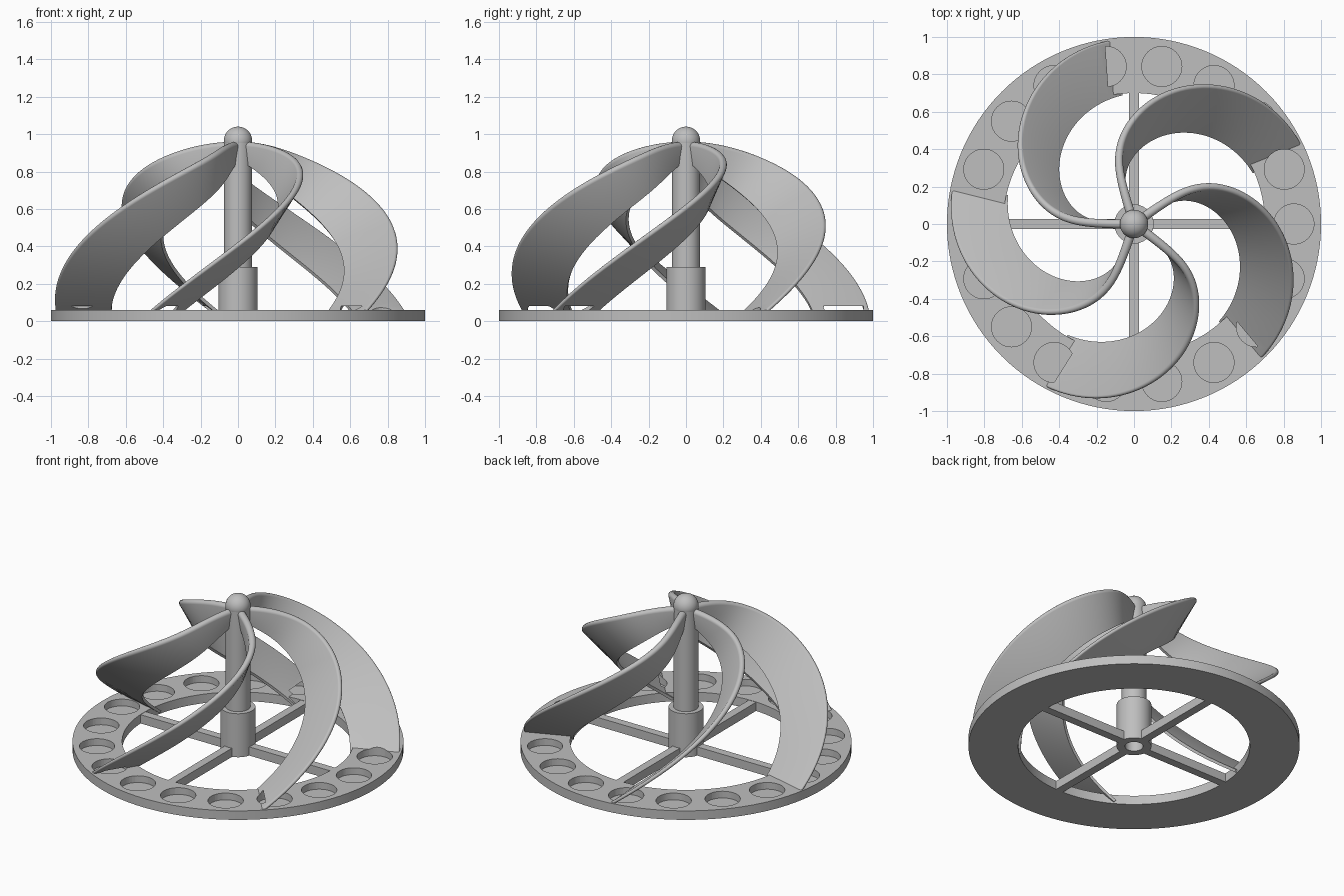
import bpy, bmesh, math
from mathutils import Vector

cube = bpy.data.objects.get("Cube")
if cube:
    bpy.data.objects.remove(cube)

grey = bpy.data.materials.new("plain_grey")
grey.use_nodes = True
COLOR = (0.52, 0.52, 0.52, 1)
grey.diffuse_color = COLOR
grey.node_tree.nodes["Principled BSDF"].inputs["Base Color"].default_value = COLOR


def finish(bm, name, smooth=True):
    bmesh.ops.recalc_face_normals(bm, faces=bm.faces)
    mesh = bpy.data.meshes.new(name)
    bm.to_mesh(mesh)
    bm.free()
    obj = bpy.data.objects.new(name, mesh)
    bpy.context.collection.objects.link(obj)
    mesh.materials.append(grey)
    if smooth:
        shade(obj)
    return obj


def select(obj):
    bpy.ops.object.select_all(action='DESELECT')
    obj.select_set(True)
    bpy.context.view_layer.objects.active = obj


def shade(obj):
    select(obj)
    bpy.ops.object.shade_smooth_by_angle(angle=math.radians(35))


def lathe(name, profile, steps=64, closed=False):
    """Spin an (r, z) profile around the vertical axis."""
    bm = bmesh.new()
    verts = [bm.verts.new((r, 0, z)) for r, z in profile]
    edges = [bm.edges.new(p) for p in zip(verts, verts[1:])]
    if closed:
        edges.append(bm.edges.new((verts[-1], verts[0])))
    bmesh.ops.spin(bm, geom=verts + edges, axis=(0, 0, 1), cent=(0, 0, 0),
                   angle=math.tau, steps=steps)
    bmesh.ops.remove_doubles(bm, verts=bm.verts, dist=1e-5)
    return finish(bm, name)


def cut(obj, cutter):
    mod = obj.modifiers.new("pockets", 'BOOLEAN')
    mod.operation = 'DIFFERENCE'
    mod.solver = 'EXACT'
    mod.object = cutter
    select(obj)
    bpy.ops.object.modifier_apply(modifier=mod.name)
    shade(obj)


# Base ring, hub with a blind bore, shaft and ball cap
ring = lathe("base_ring", [(0.7, 0), (1, 0), (1, 0.06), (0.7, 0.06)], 128, True)
lathe("hub", [(0, 0.25), (0.055, 0.25), (0.055, 0), (0.105, 0), (0.105, 0.29), (0, 0.29)])
lathe("shaft", [(0, 0.27), (0.075, 0.27), (0.075, 0.96), (0, 0.96)])
bm = bmesh.new()
bmesh.ops.create_uvsphere(bm, u_segments=48, v_segments=24, radius=0.076)
bmesh.ops.translate(bm, verts=bm.verts, vec=(0, 0, 0.964))
finish(bm, "ball_cap")

# Four spokes joining hub and ring
for i in range(4):
    bm = bmesh.new()
    bmesh.ops.create_cube(bm, size=1)
    bmesh.ops.scale(bm, verts=bm.verts, vec=(0.63, 0.054, 0.058))
    bmesh.ops.translate(bm, verts=bm.verts, vec=(0.395, 0, 0.029))
    spoke = finish(bm, f"spoke_{i + 1}", False)
    spoke.rotation_euler.z = i * math.pi / 2

# Round pocket cutters around the ring
POCKETS = 18
bm = bmesh.new()
for i in range(POCKETS):
    a = math.tau * i / POCKETS
    made = bmesh.ops.create_cone(bm, cap_ends=True, segments=40, radius1=0.107,
                                 radius2=0.107, depth=0.065)
    bmesh.ops.translate(bm, verts=made["verts"],
                        vec=(0.855 * math.cos(a), 0.855 * math.sin(a), 0.0475))
cutter = finish(bm, "pocket_cutter", False)
cutter.hide_render = True
cut(ring, cutter)


# Sweeping blades: outer edge spirals down a dome, inner edge follows inside it
def sweep(phi):
    d = phi - 22
    return 0.64 * (math.hypot(d, 10) + d) - 0.64 * (math.hypot(22, 10) - 22)


def edges_at(phi):
    p, a, u = math.radians(phi), math.radians(180 - sweep(phi)), phi / 90
    r, z = 0.99 * math.sin(p), 0.96 * math.cos(p)
    kr = 0.65 + 0.05 * u ** 3
    kz = 0.7 + 0.2 * (1 - u) ** 2
    c, s = math.cos(a), math.sin(a)
    return Vector((r * c, r * s, z)), Vector((r * kr * c, r * kr * s, z * kz))


def blade(name, turn):
    bm = bmesh.new()
    sections = []
    steps, end = 56, 88.7
    for i in range(steps + 1):
        phi = end * i / steps
        outer, inner = edges_at(phi)
        tangent = edges_at(phi + 0.5)[0] - edges_at(phi - 0.5)[0]
        across = (inner - outer).normalized()
        normal = tangent.cross(across).normalized()
        h = 0.025 - 0.016 * phi / 90
        loop = [inner - normal * 0.009, inner + normal * 0.009]
        # rounded lip on the outer edge
        for k in range(9):
            t = math.pi * k / 8
            loop.append(outer + across * (h - h * math.sin(t)) + normal * h * math.cos(t))
        sections.append([bm.verts.new(v) for v in loop])
    n = len(sections[0])
    for a, b in zip(sections, sections[1:]):
        for k in range(n):
            bm.faces.new((a[k], a[(k + 1) % n], b[(k + 1) % n], b[k]))
    bm.faces.new(sections[0])
    bm.faces.new(sections[-1])
    obj = finish(bm, name)
    obj.rotation_euler.z = turn
    bpy.context.view_layer.update()
    cut(obj, cutter)


for i in range(5):
    blade(f"blade_{i + 1}", math.tau * i / 5)

bpy.data.objects.remove(cutter)
